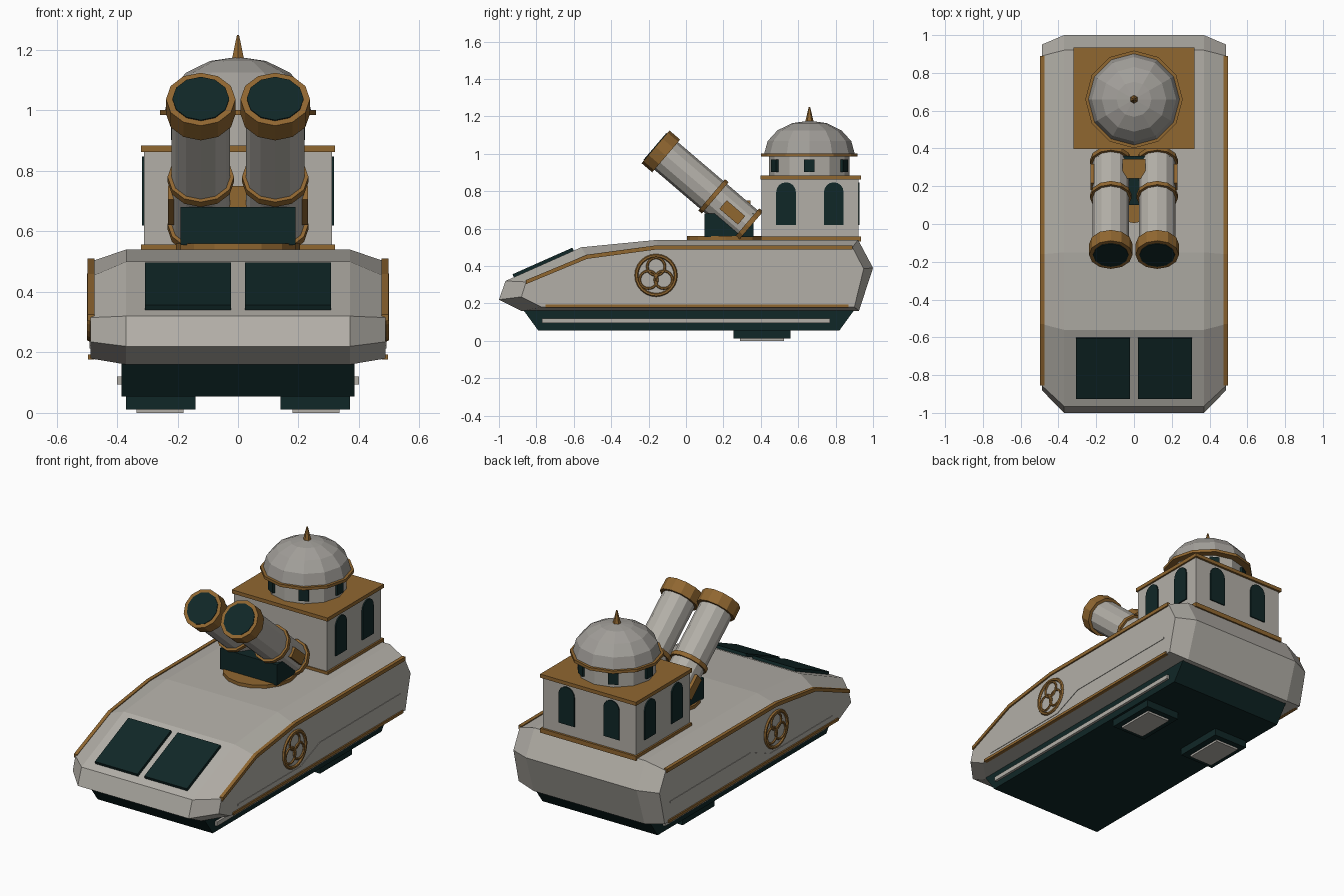
import bpy, bmesh, math
from mathutils import Matrix, Vector

cube = bpy.data.objects.get("Cube")
if cube:
    bpy.data.objects.remove(cube, do_unlink=True)


def material(name, rgb):
    m = bpy.data.materials.new(name)
    m.use_nodes = True
    m.diffuse_color = (*rgb, 1)
    m.node_tree.nodes["Principled BSDF"].inputs["Base Color"].default_value = (*rgb, 1)
    return m


STONE = material("warm grey", (0.45, 0.43, 0.39))
DOME = material("dome grey", (0.36, 0.345, 0.32))
GOLD = material("old gold", (0.28, 0.135, 0.03))
DARK = material("dark teal", (0.005, 0.02, 0.02))


def finish(name, bm, mat):
    bmesh.ops.recalc_face_normals(bm, faces=bm.faces)
    mesh = bpy.data.meshes.new(name)
    bm.to_mesh(mesh)
    bm.free()
    mesh.materials.append(mat)
    ob = bpy.data.objects.new(name, mesh)
    bpy.context.collection.objects.link(ob)
    return ob


def box(name, x, y, z, mat, matrix=Matrix()):
    """Box from three (low, high) ranges."""
    bm = bmesh.new()
    bmesh.ops.create_cube(bm, size=1)
    for v in bm.verts:
        v.co = [(r[0] + r[1]) / 2 + c * (r[1] - r[0]) for r, c in zip((x, y, z), v.co)]
    bm.transform(matrix)
    return finish(name, bm, mat)


def prism(name, outline, depth, matrix, mat):
    """Flat outline in local XY, extruded evenly both ways along local Z."""
    bm = bmesh.new()
    face = bm.faces.new([bm.verts.new((a, b, -depth / 2)) for a, b in outline])
    ext = bmesh.ops.extrude_face_region(bm, geom=[face])
    moved = [g for g in ext["geom"] if isinstance(g, bmesh.types.BMVert)]
    bmesh.ops.translate(bm, verts=moved, vec=(0, 0, depth))
    bm.transform(matrix)
    return finish(name, bm, mat)


def side(x, y=0, z=0):
    """Outline axes become y and z, depth becomes x."""
    return Matrix(((0, 0, 1, x), (1, 0, 0, y), (0, 1, 0, z), (0, 0, 0, 1)))


def rear(x, y, z):
    return Matrix(((1, 0, 0, x), (0, 0, -1, y), (0, 1, 0, z), (0, 0, 0, 1)))


def band(path, width):
    return path + [(a, b - width) for a, b in reversed(path)]


def cylinder(name, start, end, r, mat, sides=12, r2=None):
    a, b = Vector(start), Vector(end)
    bm = bmesh.new()
    turn = (b - a).to_track_quat('Z', 'Y').to_matrix().to_4x4()
    bmesh.ops.create_cone(bm, cap_ends=True, segments=sides, radius1=r,
                          radius2=r if r2 is None else r2, depth=(b - a).length,
                          matrix=Matrix.Translation((a + b) / 2) @ turn)
    return finish(name, bm, mat)


def ring(name, loc, r, thick, mat):
    bpy.ops.mesh.primitive_torus_add(location=loc, rotation=(0, math.pi / 2, 0), major_radius=r,
                                     minor_radius=thick, major_segments=24, minor_segments=6)
    bpy.context.object.name = name
    bpy.context.object.data.materials.append(mat)


# Hull: side profile lofted across, smaller at the outer faces
inner = [(-.88, .16), (-1, .22), (-.965, .32), (-.56, .5), (-.15, .54), (.92, .54), (1, .39), (.925, .16)]
outer = [(-.77, .18), (-.88, .235), (-.855, .315), (-.53, .45), (-.16, .5), (.89, .5), (.95, .385), (.9, .18)]
bm = bmesh.new()
loops = [[bm.verts.new((x, y, z)) for y, z in prof]
         for x, prof in ((-.488, outer), (-.37, inner), (.37, inner), (.488, outer))]
for a, b in zip(loops, loops[1:]):
    for i in range(len(a)):
        j = (i + 1) % len(a)
        bm.faces.new((a[i], a[j], b[j], b[i]))
bm.faces.new(loops[0])
bm.faces.new(loops[-1])
finish("hull", bm, STONE)

# Underbody
prism("underbody", [(-.87, .165), (-.79, .055), (.82, .055), (.9, .165)], .77, side(0), DARK)

arch = [(-.0525, 0), (.0525, 0)] + [(.0525 * math.cos(t), .175 + .0525 * math.sin(t))
                                   for t in [math.pi * k / 8 for k in range(9)]]

for s, label in ((1, "left"), (-1, "right")):
    # Hull side trim
    prism(label + "_upper_rail", band([(y, z + .01) for y, z in outer[2:6]], .022),
          .022, side(s * .486), GOLD)
    prism(label + "_lower_rail", band([(-.75, .193), (.87, .193)], .016), .022, side(s * .485), GOLD)
    prism(label + "_side_strip", band([(-.7, .225), (-.1, .225), (.08, .3), (.85, .3)], .012),
          .008, side(s * .487), STONE)
    box(label + "_light_strip", sorted((s * .37, s * .4)), (-.77, .77), (.094, .12), STONE)
    # Round ornament of interlaced rings
    ring(label + "_ornament_rim", (s * .49, -.16, .35), .105, .01, GOLD)
    for k in range(3):
        t = math.pi / 2 + k * math.tau / 3
        ring(label + "_ornament_ring", (s * .49, -.16 + .047 * math.cos(t), .35 + .047 * math.sin(t)),
             .047, .007, GOLD)
    # Front glazing and underside pads
    prism(label + "_windscreen", [(-.92, .338), (-.6, .48), (-.607, .498), (-.927, .356)],
          .285, side(s * .165), DARK)
    box(label + "_pad", sorted((s * .14, s * .37)), (.255, .56), (.012, .06), DARK)
    box(label + "_pad_plate", sorted((s * .18, s * .335)), (.29, .525), (0, .014), STONE)
    # Arched tower windows
    for y in (.535, .79):
        prism(label + "_arched_window", arch, .009, side(s * .313, y, .62), DARK)
    prism("rear_arched_window", arch, .009, rear(s * .15, .924, .62), DARK)

# Tower
box("tower_base", (-.32, .32), (.4, .935), (.53, .557), GOLD)
box("tower", (-.31, .31), (.405, .922), (.55, .87), STONE)
box("tower_cornice", (-.32, .32), (.398, .935), (.862, .884), GOLD)

# Drum, dome and spike
C = Vector((0, .66, 0))


def up(z):
    return C + Vector((0, 0, z))


cylinder("drum", up(.88), up(.99), .215, STONE)
cylinder("dome_ring", up(.985), up(1.002), .258, GOLD)
for k in range(6):
    box("drum_window", (.2, .222), (-.028, .028), (.903, .97), DARK,
        Matrix.Translation(C) @ Matrix.Rotation(k * math.pi / 3, 4, 'Z'))
bm = bmesh.new()
bmesh.ops.create_uvsphere(bm, u_segments=12, v_segments=8, radius=1)
bmesh.ops.bisect_plane(bm, geom=bm.verts[:] + bm.edges[:] + bm.faces[:],
                       plane_co=(0, 0, -.01), plane_no=(0, 0, 1), clear_inner=True)
bm.transform(Matrix.Translation(up(1)) @ Matrix.Diagonal((.242, .242, .177, 1)))
finish("dome", bm, DOME)
cylinder("spike", up(1.165), up(1.25), .024, GOLD, 6, .004)

# Gun mount
cylinder("mount_base", (0, .21, .53), (0, .21, .56), .205, GOLD, 16)
box("mount", (-.19, .19), (.1, .36), (.555, .68), DARK)
box("mount_block", (-.06, .06), (.24, .345), (.67, .75), GOLD)

# Twin barrels, measured along the axis back from the muzzle
angle = math.radians(40.5)
axis = Vector((0, math.cos(angle), -math.sin(angle)))
for s, label in ((1, "left"), (-1, "right")):
    tip = Vector((s * .123, -.163, 1.037))
    for part, a, b, r, mat in (("barrel", .01, .65, .097, STONE),
                               ("muzzle_cap", 0, .075, .115, GOLD),
                               ("bore", -.004, .02, .094, DARK),
                               ("barrel_band", .395, .42, .11, GOLD),
                               ("breech_band", .635, .662, .11, GOLD)):
        cylinder(label + "_" + part, tip + axis * a, tip + axis * b, r, mat)
    box(label + "_barrel_plate", (-.015, .015), (-.065, .065), (-.03, .03), GOLD,
        Matrix.Translation(tip + axis * .54 + Vector((s * .093, 0, 0))) @ Matrix.Rotation(-angle, 4, 'X'))
